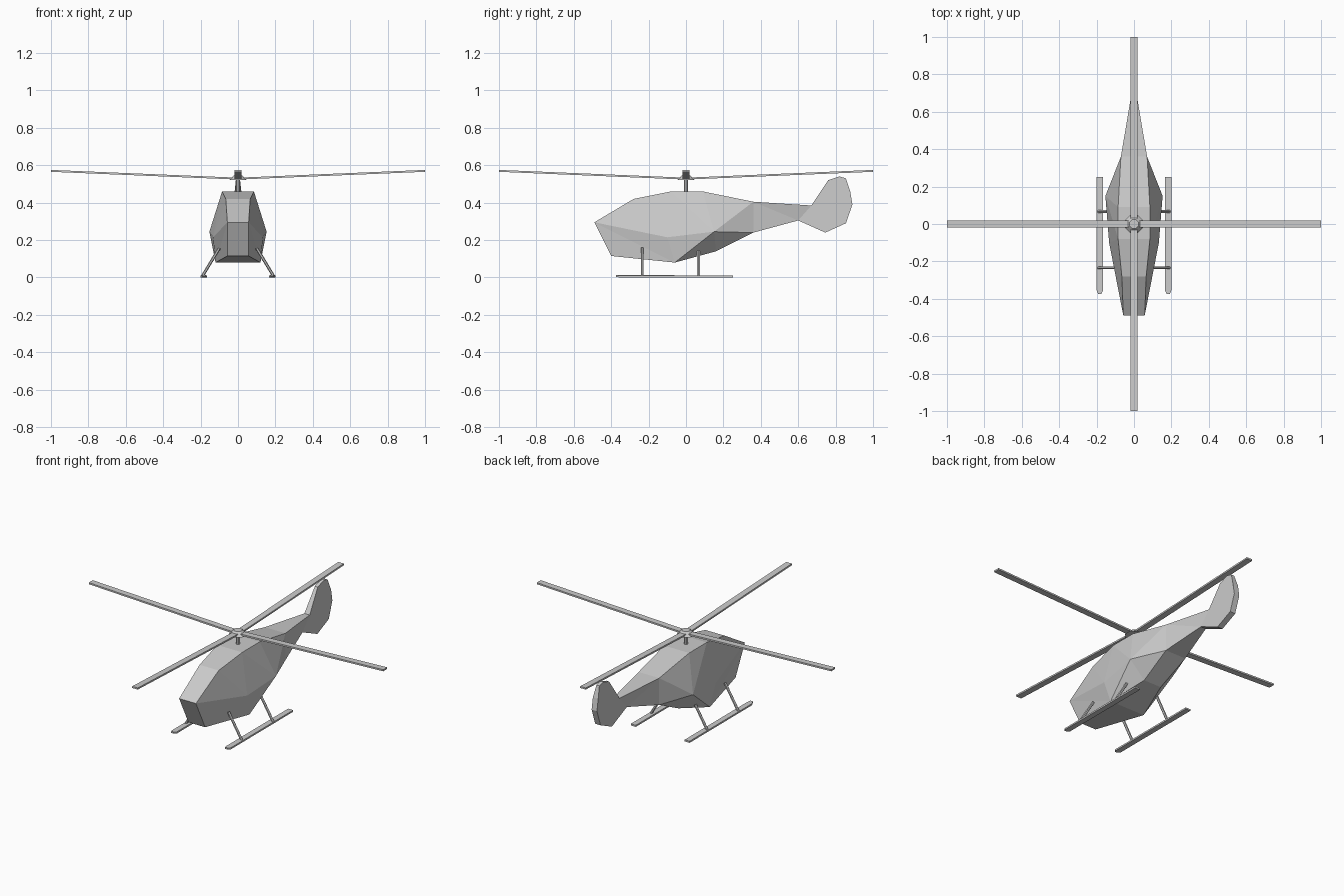
import bpy, bmesh, math
from mathutils import Vector, Matrix

if "Cube" in bpy.data.objects:
    bpy.data.objects.remove(bpy.data.objects["Cube"])


def make(name, verts, faces, tri=False):
    me = bpy.data.meshes.new(name)
    me.from_pydata(verts, [], faces)
    bm = bmesh.new()
    bm.from_mesh(me)
    bmesh.ops.remove_doubles(bm, verts=bm.verts, dist=1e-5)
    if tri:
        bmesh.ops.triangulate(bm, faces=bm.faces)
    bmesh.ops.recalc_face_normals(bm, faces=bm.faces)
    bm.to_mesh(me)
    bm.free()
    ob = bpy.data.objects.new(name, me)
    bpy.context.collection.objects.link(ob)
    return ob


def loft(name, a, b):
    n = len(a)
    sides = [(i, (i + 1) % n, n + (i + 1) % n, n + i) for i in range(n)]
    return make(name, a + b, [tuple(range(n)), tuple(range(n, 2 * n))] + sides)


def rod(name, p, q, r1, r2, sides):
    p, q = Vector(p), Vector(q)
    bpy.ops.mesh.primitive_cone_add(vertices=sides, radius1=r1, radius2=r2,
                                    depth=(q - p).length, location=(p + q) / 2)
    ob = bpy.context.object
    ob.rotation_euler = (q - p).to_track_quat('Z', 'Y').to_euler()
    ob.name = name
    return ob


# Faceted fuselage: right-hand points, mirrored across x
half = [(.057, -.49, .295), (.057, -.40, .115), (.065, -.28, .42), (.085, -.08, .46),
        (.085, .09, .46), (.133, -.10, .215), (.153, .15, .245), (.12, -.06, .08),
        (.06, .16, .14), (.07, .36, .405), (.07, .36, .24), (.018, .67, .385),
        (.018, .60, .305)]
side = [(0, 1, 7), (0, 7, 5), (0, 5, 2), (2, 5, 3), (3, 5, 6), (3, 6, 4), (4, 6, 9),
        (6, 10, 9), (5, 7, 6), (6, 7, 8), (6, 8, 10), (9, 10, 12), (9, 12, 11)]
n = len(half)
# Loop of centre-line stations joined left to right
belt = [0, 2, 3, 4, 9, 11, 12, 10, 8, 7, 1]
faces = side + [tuple(i + n for i in f) for f in side]
faces += [(a, b, b + n, a + n) for a, b in zip(belt, belt[1:] + belt[:1])]
make("fuselage", half + [(-x, y, z) for x, y, z in half], faces)

# Tail fin, thinner toward its tip
fin = [(.60, .305), (.67, .385), (.76, .52), (.82, .54), (.855, .53), (.878, .46),
       (.89, .39), (.855, .29), (.745, .24)]


def fin_side(s):
    return [(s * (.01 if z > .5 else .018), y, z) for y, z in fin]


loft("tail_fin", fin_side(-1), fin_side(1))

# Mast and hub
rod("rotor_mast", (0, 0, .44), (0, 0, .535), .012, .012, 8)
hub = rod("rotor_hub", (0, 0, .52), (0, 0, .545), .052, .025, 8)
hub.rotation_euler.z = math.pi / 8

# Four upswept blades
for k in range(4):
    rot = Matrix.Rotation(k * math.pi / 2, 3, 'Z')

    def section(x, z):
        return [rot @ Vector((x, y, z + h)) for y, h in
                ((-.019, -.005), (.019, -.005), (.019, .005), (-.019, .005))]
    loft(f"rotor_blade_{k + 1}", section(.01, .529), section(1, .57))

# Landing skids with pointed toes, and sloping struts
skid = [(-.017, .25), (.017, .25), (.017, -.355), (.008, -.375), (-.008, -.375), (-.017, -.355)]
for s, label in ((-1, "left"), (1, "right")):
    loft(f"{label}_skid",
         [(s * .183 + x, y, .004 if y < -.36 else 0) for x, y in skid],
         [(s * .183 + x, y, .014 if y < -.36 else .01) for x, y in skid])
    for y, x, z, pos in ((-.235, .10, .157, "front"), (.067, .11, .14, "rear")):
        rod(f"{label}_{pos}_strut", (s * .19, y, .008), (s * x, y, z), .008, .008, 6)
